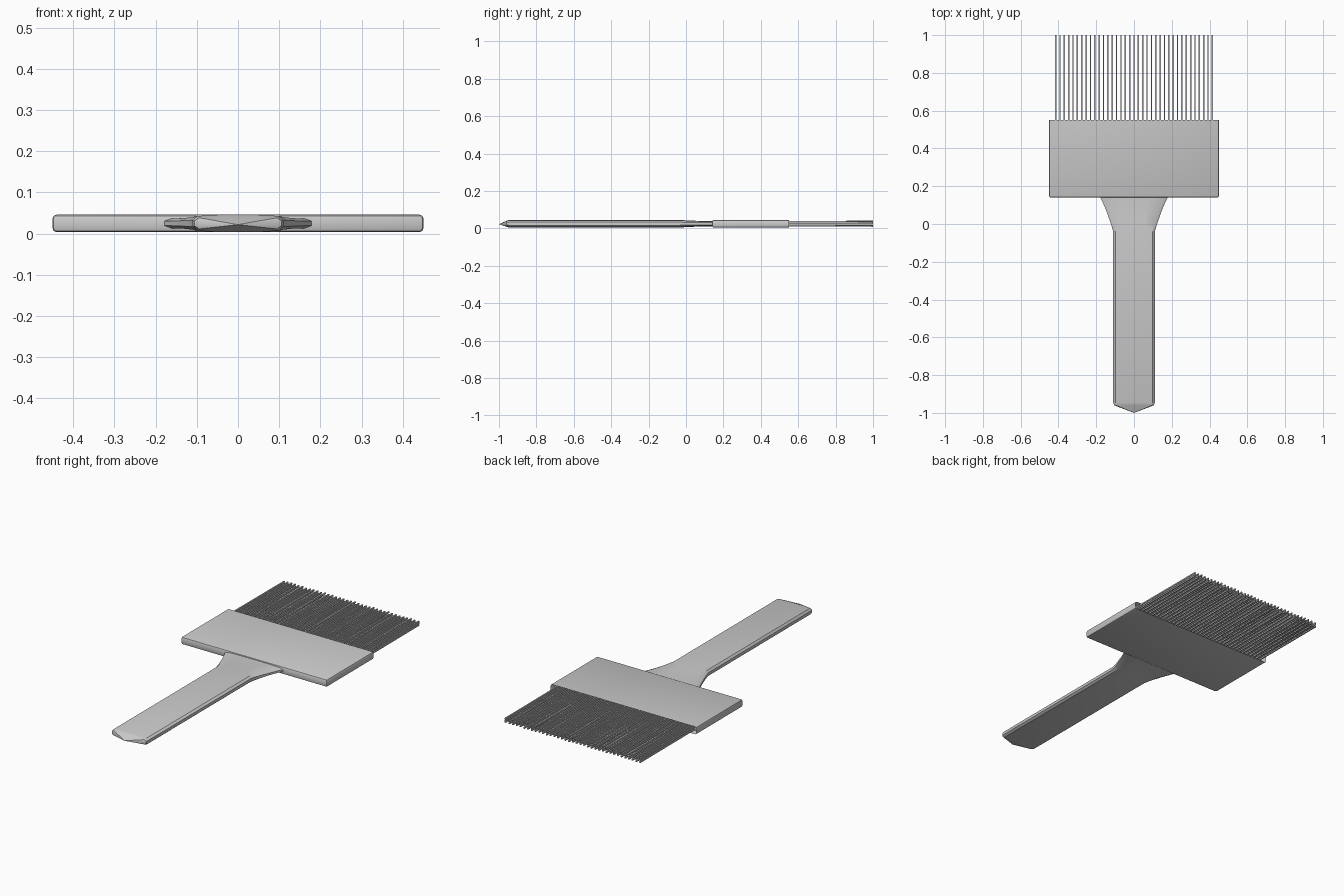
import bpy, bmesh, random

random.seed(4)
cube = bpy.data.objects.get("Cube")
if cube:
    bpy.data.objects.remove(cube, do_unlink=True)

grey = bpy.data.materials.new("plain grey")
grey.use_nodes = True
colour = (0.6, 0.6, 0.6, 1)
grey.diffuse_color = colour
grey.node_tree.nodes["Principled BSDF"].inputs["Base Color"].default_value = colour

MID = 0.025


def finish(name, bm, smooth=False):
    """Turn a bmesh into a named grey object."""
    bmesh.ops.recalc_face_normals(bm, faces=bm.faces)
    mesh = bpy.data.meshes.new(name)
    bm.to_mesh(mesh)
    bm.free()
    mesh.materials.append(grey)
    obj = bpy.data.objects.new(name, mesh)
    bpy.context.collection.objects.link(obj)
    if smooth:
        bpy.ops.object.select_all(action='DESELECT')
        obj.select_set(True)
        bpy.context.view_layer.objects.active = obj
        bpy.ops.object.shade_smooth_by_angle(angle=0.5)
    return obj


def add_box(bm, x0, x1, y0, y1, z0, z1):
    verts = bmesh.ops.create_cube(bm, size=1)["verts"]
    for v in verts:
        v.co.x = x1 if v.co.x > 0 else x0
        v.co.y = y1 if v.co.y > 0 else y0
        v.co.z = z1 if v.co.z > 0 else z0
    return verts


# Handle: flat rounded section swept along y, flaring into the head
quarter = [(1, 0.4), (0.9, 0.85), (0.45, 1)]
section = (quarter + [(-x, z) for x, z in reversed(quarter)]
           + [(-x, -z) for x, z in quarter] + [(x, -z) for x, z in reversed(quarter)])
stations = [  # y, half width, half thickness
    (-0.96, 0.105, 0.016), (-0.945, 0.11, 0.021), (-0.04, 0.11, 0.021),
    (0.0, 0.122, 0.018), (0.07, 0.147, 0.015), (0.12, 0.168, 0.014), (0.16, 0.19, 0.014)]
bm = bmesh.new()
rings = [[bm.verts.new((sx * w, y, MID + sz * h)) for sx, sz in section]
         for y, w, h in stations]
for a, b in zip(rings, rings[1:]):
    for i in range(len(section)):
        j = (i + 1) % len(section)
        bm.faces.new((a[i], a[j], b[j], b[i]))
bm.faces.new(rings[-1])
# Pointed butt end
tip = bm.verts.new((0, -1, MID - 0.003))
for i in range(len(section)):
    bm.faces.new((rings[0][i], tip, rings[0][(i + 1) % len(section)]))
finish("handle", bm, True)

# Bristle head: bevelled block with a shallow socket in its far end
bm = bmesh.new()
add_box(bm, -0.45, 0.45, 0.14, 0.55, 0.004, 0.046)
edges = [e for e in bm.edges if not all(v.co.y > 0.5 for v in e.verts)]
bmesh.ops.bevel(bm, geom=edges, offset=0.009, segments=2, profile=0.5, affect='EDGES')
bm.faces.ensure_lookup_table()
end = max(bm.faces, key=lambda f: f.calc_center_median().y)
bmesh.ops.inset_individual(bm, faces=[end], thickness=0.005)
for v in end.verts:
    v.co.y -= 0.03
finish("bristle_head", bm, True)

# Bristles: rows of thin square rods
bm = bmesh.new()
count, half = 37, 0.0035
for row in (0.014, 0.025, 0.036):
    for i in range(count):
        x = -0.415 + 0.83 * i / (count - 1)
        rod = add_box(bm, x - half, x + half, 0.5, 1.0, row - half, row + half)
        drift = random.uniform(-0.002, 0.002)
        for v in rod:
            if v.co.y > 0.9:
                v.co.z += drift
finish("bristles", bm)
